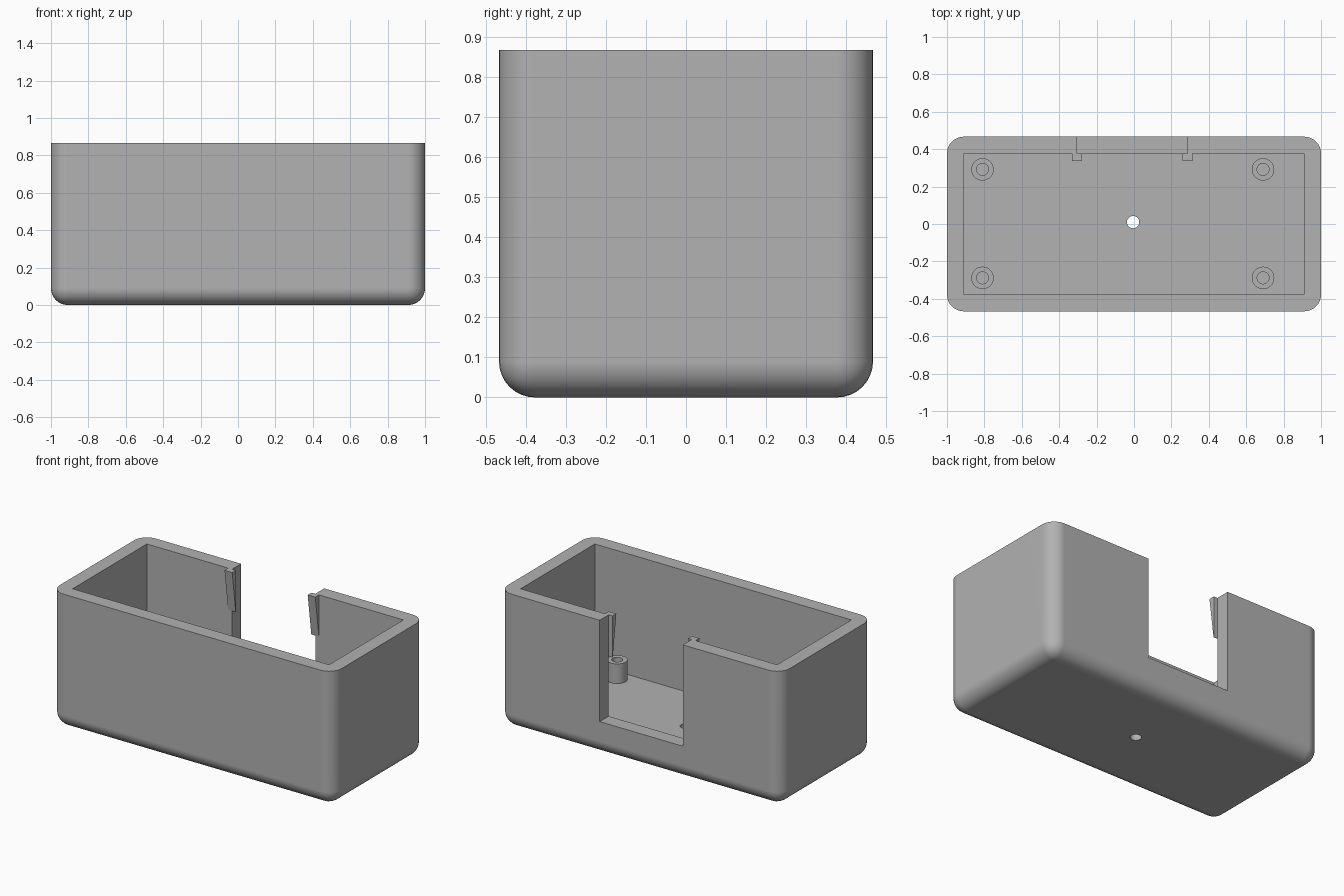
import bpy, bmesh
from math import radians
from mathutils import Matrix

if "Cube" in bpy.data.objects:
    bpy.data.objects.remove(bpy.data.objects["Cube"])

W, D, H = 2.0, 0.934, 0.867      # outer size
R = 0.09                         # outer rounding
IX, IY, FLOOR = 0.91, 0.376, 0.092
SLOT_X, SLOT_HALF, SLOT_Z = -0.01, 0.295, 0.217
POST_TOP = 0.218

grey = bpy.data.materials.new("plastic grey")
grey.use_nodes = True
colour = (0.445, 0.445, 0.445, 1)
grey.diffuse_color = colour
grey.node_tree.nodes["Principled BSDF"].inputs["Base Color"].default_value = colour


def finish(name, bm):
    bmesh.ops.recalc_face_normals(bm, faces=bm.faces)
    mesh = bpy.data.meshes.new(name)
    bm.to_mesh(mesh)
    bm.free()
    mesh.materials.append(grey)
    ob = bpy.data.objects.new(name, mesh)
    bpy.context.collection.objects.link(ob)
    return ob


def box_mesh(lo, hi):
    bm = bmesh.new()
    bmesh.ops.create_cube(bm, size=1)
    for v in bm.verts:
        v.co = [(a + b) / 2 + c * (b - a) for a, b, c in zip(lo, hi, v.co)]
    return bm


def cylinder(name, x, y, z0, z1, r):
    bm = bmesh.new()
    bmesh.ops.create_cone(bm, cap_ends=True, segments=32, radius1=r, radius2=r,
                          depth=z1 - z0,
                          matrix=Matrix.Translation((x, y, (z0 + z1) / 2)))
    return finish(name, bm)


def cut(ob, cutters):
    for c in cutters:
        mod = ob.modifiers.new("cut", "BOOLEAN")
        mod.operation, mod.solver, mod.object = "DIFFERENCE", "EXACT", c
    deps = bpy.context.evaluated_depsgraph_get()
    mesh = bpy.data.meshes.new_from_object(ob.evaluated_get(deps))
    ob.modifiers.clear()
    ob.data = mesh
    for c in cutters:
        bpy.data.objects.remove(c)


def smooth(ob):
    bpy.ops.object.select_all(action="DESELECT")
    ob.select_set(True)
    bpy.context.view_layer.objects.active = ob
    bpy.ops.object.shade_smooth_by_angle(angle=radians(30))
    ob.modifiers.new("even shading", "WEIGHTED_NORMAL").keep_sharp = True


# Shell: block rounded everywhere but at the open rim
bm = box_mesh((-W / 2, -D / 2, 0), (W / 2, D / 2, H))
edges = [e for e in bm.edges if min(v.co.z for v in e.verts) < H / 2]
bmesh.ops.bevel(bm, geom=edges, offset=R, segments=8, profile=0.5, affect="EDGES")
shell = finish("enclosure_shell", bm)

# Cavity, back wall opening and the hole through the floor
cavity = finish("cavity_cutter", box_mesh((-IX, -IY, FLOOR), (IX, IY, H + 0.2)))
opening = finish("opening_cutter", box_mesh(
    (SLOT_X - SLOT_HALF, IY - 0.05, SLOT_Z), (SLOT_X + SLOT_HALF, D, H + 0.2)))
hole = cylinder("hole_cutter", -0.005, 0.01, -0.1, 0.2, 0.033)
cut(shell, [cavity, opening, hole])
smooth(shell)

# Hollow mounting posts
for x, x_name in ((-0.81, "right"), (0.69, "left")):
    for y, y_name in ((-0.288, "front"), (0.292, "back")):
        post = cylinder(f"{y_name}_{x_name}_post", x, y, FLOOR - 0.01, POST_TOP, 0.06)
        cut(post, [cylinder("bore_cutter", x, y, FLOOR, POST_TOP + 0.1, 0.032)])
        smooth(post)

# Wedge clips on the inside of the opening, tapering downwards
for side, name in ((-1, "right_clip"), (1, "left_clip")):
    x = SLOT_X + side * SLOT_HALF
    bm = box_mesh((x - 0.027, IY - 0.038, 0.6), (x + 0.027, IY, H))
    for v in bm.verts:
        if v.co.z < 0.7 and v.co.y < IY - 0.01:
            v.co.y = IY - 0.002
    finish(name, bm)
